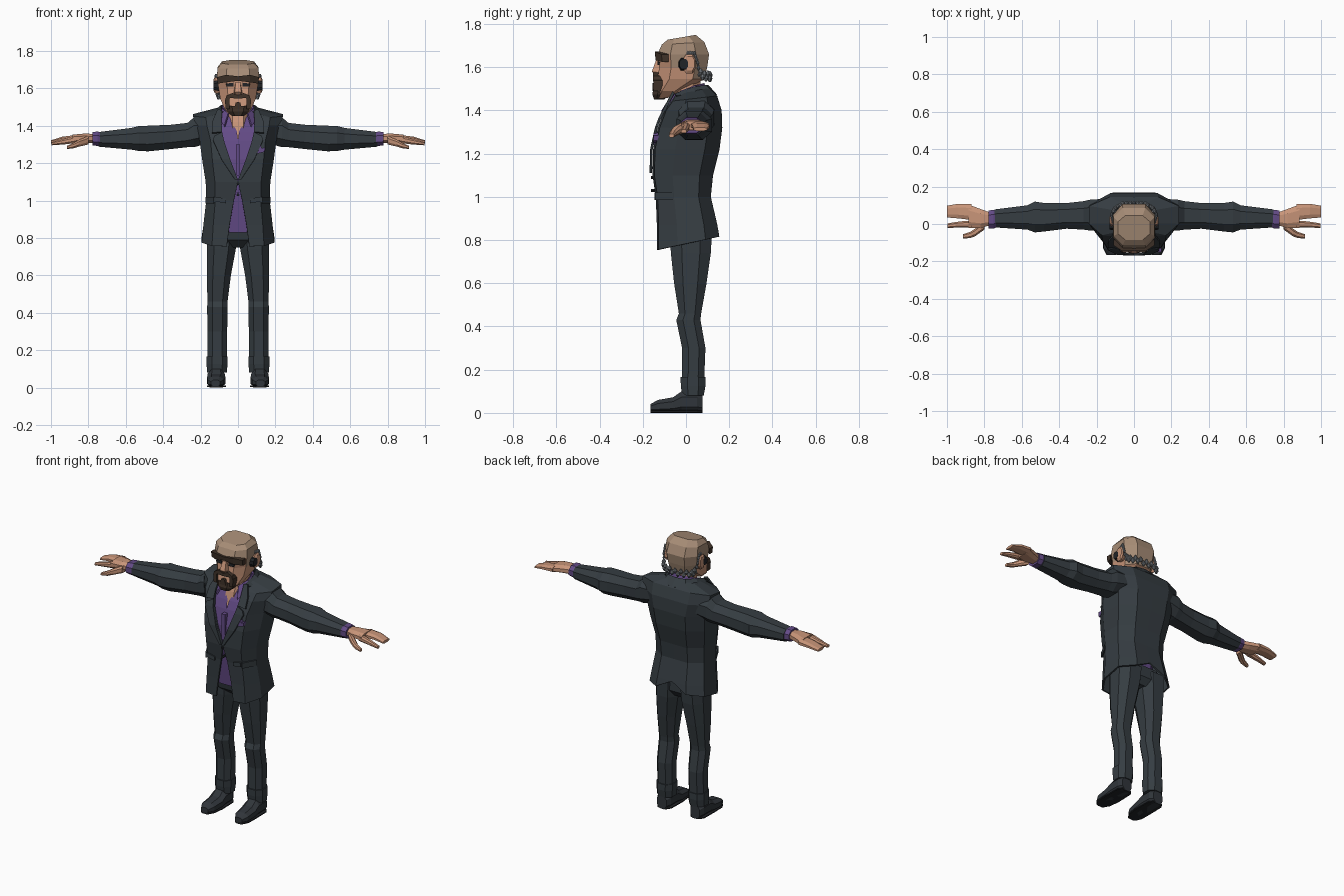
import bpy, bmesh, math
from mathutils import Vector

COLOURS = {
    "suit": (0.036, 0.046, 0.054), "shirt_purple": (0.125, 0.07, 0.24),
    "skin": (0.58, 0.30, 0.19), "scalp": (0.38, 0.26, 0.18),
    "dark_beard": (0.05, 0.032, 0.022), "grey_hair": (0.20, 0.22, 0.24),
    "shoe": (0.03, 0.036, 0.043), "dark": (0.015, 0.017, 0.02),
}
MATS = {}
for n, c in COLOURS.items():
    MATS[n] = bpy.data.materials.new(n)
    MATS[n].diffuse_color = (*c, 1)


def make(name, verts, faces, mats, mirror=False, thick=0, rule=None):
    """Mesh object with flat faces, optional mirror across x and thickness."""
    me = bpy.data.meshes.new(name)
    me.from_pydata([tuple(v) for v in verts], [], faces)
    bm = bmesh.new()
    bm.from_mesh(me)
    bmesh.ops.recalc_face_normals(bm, faces=bm.faces)
    if rule:
        for f in bm.faces:
            f.material_index = rule(f.calc_center_median())
    bm.to_mesh(me)
    bm.free()
    for m in mats.split():
        me.materials.append(MATS[m])
    ob = bpy.data.objects.new(name, me)
    bpy.context.collection.objects.link(ob)
    if mirror:
        mod = ob.modifiers.new("mirror", "MIRROR")
        mod.merge_threshold = 0.001
    if thick:
        mod = ob.modifiers.new("thickness", "SOLIDIFY")
        mod.thickness, mod.offset = thick, 0
    return ob


def loft(name, rings, mats, closed=True, **kw):
    n = len(rings[0])
    verts = [p for r in rings for p in r]
    faces = []
    for i in range(len(rings) - 1):
        for j in range(n if closed else n - 1):
            k = (j + 1) % n
            faces.append((i * n + j, i * n + k, (i + 1) * n + k, (i + 1) * n + j))
    if closed:
        faces += [tuple(range(n)), tuple(range((len(rings) - 1) * n, len(rings) * n))]
    return make(name, verts, faces, mats, **kw)


CH = [(1, .45), (.5, 1), (-.5, 1), (-1, .45), (-1, -.45), (-.5, -1), (.5, -1), (1, -.45)]


def limb(name, axis, secs, mats, mirror=True, **kw):
    """Loft of chamfered rectangles: (position, a0, a1, b0, b1) along an axis."""
    rings = []
    for t, a0, a1, b0, b1 in secs:
        ring = []
        for u, v in CH:
            p = [(a0 + a1) / 2 + u * (a1 - a0) / 2, (b0 + b1) / 2 + v * (b1 - b0) / 2]
            p.insert("xyz".index(axis), t)
            ring.append(p)
        rings.append(ring)
    return loft(name, rings, mats, mirror=mirror, **kw)


def prism(name, poly, y0, y1, mats, mirror=True):
    """Outline in x, z pushed along y."""
    return loft(name, [[(x, y, z) for x, z in poly] for y in (y0, y1)], mats, mirror=mirror)


# jacket levels: z front, z back, opening edge x, front y, side x, back y
LV = [(.755, .815, .06, -.13, .19, .15), (.87, .87, .045, -.13, .18, .14),
      (1.0, 1.0, .022, -.135, .165, .11), (1.1, 1.1, .0, -.15, .168, .12),
      (1.22, 1.22, .042, -.147, .187, .15), (1.32, 1.32, .078, -.125, .2, .163),
      (1.40, 1.40, .092, -.095, .228, .16), (1.44, 1.465, .092, -.065, .236, .14),
      (1.47, 1.50, .085, -.045, .1, .105)]


def front_y(z):
    for a, b in zip(LV, LV[1:]):
        if a[0] <= z <= b[0]:
            return a[3] + (b[3] - a[3]) * (z - a[0]) / (b[0] - a[0])
    return LV[-1][3]


rings = []
for i, (zf, zb, e, yf, sx, yb) in enumerate(LV):
    d = yb - yf
    pts = [(e, yf), (.72 * sx, yf + .008), (sx, yf + .33 * d), (sx, yf + .78 * d), (.55 * sx, yb), (0, yb)]
    r = [(x, y, zf + (zb - zf) * (y - yf) / d) for x, y in pts]
    if i == 0:  # back vent
        r[-1] = (0, yb - .01, .89 - .02)
    rings.append(r)
loft("jacket", rings, "suit", closed=False, mirror=True, thick=.01)

# lapels and jacket collar
for name, inner, outer in (
        ("lapel", [(0, 1.11), (.042, 1.22), (.075, 1.32), (.085, 1.365)],
         [(.015, 1.11), (.088, 1.22), (.135, 1.325), (.125, 1.345)]),
        ("upper_lapel", [(.085, 1.365), (.088, 1.42), (.085, 1.48)],
         [(.14, 1.36), (.135, 1.425), (.11, 1.485)])):
    loft(name, [[(x, front_y(z) - .013, z) for x, z in s] for s in (inner, outer)],
         "suit", closed=False, mirror=True, thick=.012)
loft("jacket_collar", [[(.085, -.05, 1.475), (.09, .03, 1.505), (.06, .09, 1.515), (0, .1, 1.515)],
                       [(.115, -.045, 1.465), (.12, .05, 1.475), (.08, .125, 1.475), (0, .14, 1.47)]],
     "suit", closed=False, mirror=True, thick=.01)

# shirt, open at the neck, and its hem under the jacket
rings = []
for z, e, w, yb in ((1.04, 0, .12, .08), (1.12, 0, .12, .1), (1.22, 0, .15, .12), (1.32, 0, .17, .13),
                    (1.37, .006, .17, .12), (1.42, .03, .12, .11), (1.46, .055, .09, .085)):
    yf = front_y(z) + .008
    rings.append([(e, yf, z), (max(.65 * w, e + .02), yf + .008, z), (w, .02, z), (0, yb, z)])
loft("shirt", rings, "shirt_purple", closed=False, mirror=True)
prism("shirt_placket", [(0, 1.13), (.012, 1.14), (.012, 1.3), (0, 1.3)], -.149, -.12, "shirt_purple")
loft("shirt_collar", [[(.05, -.068, 1.465), (.08, -.02, 1.49), (.078, .04, 1.515), (0, .08, 1.525)],
                      [(.072, -.112, 1.395), (.1, -.045, 1.44), (.095, .05, 1.475), (0, .095, 1.48)]],
     "shirt_purple", closed=False, mirror=True, thick=.01)
limb("shirt_hem", "z", [(.83, -.12, .12, -.105, .08), (1.05, -.12, .12, -.125, .08)], "shirt_purple", False)

# jacket details
for z in (1.09, 1.03):
    prism("button", [(.008 * math.cos(a), z + .008 * math.sin(a)) for a in [k * math.pi / 3 for k in range(6)]],
          -.162, -.13, "dark", False)
prism("pocket_flap", [(.065, .985), (.12, .995), (.12, 1.02), (.065, 1.01)], -.145, -.13, "suit")
loft("side_flap", [[(.121, -.14, 1.02), (.166, -.06, 1.02), (.166, -.06, .99), (.121, -.14, .99)],
                   [(.13, -.143, 1.02), (.175, -.06, 1.02), (.175, -.06, .985), (.13, -.143, .985)]],
     "suit", mirror=True)
prism("pocket_square", [(.1, 1.25), (.142, 1.26), (.146, 1.285), (.128, 1.28), (.118, 1.298), (.102, 1.275)],
      -.15, -.125, "shirt_purple", False)

# trousers
limb("hips", "z", [(.75, -.05, .05, -.04, .08), (.79, -.15, .15, -.085, .11), (.86, -.155, .155, -.1, .11)],
     "suit", False)
limb("trouser_leg", "z", [(.84, .002, .165, -.075, .12), (.74, .012, .167, -.07, .115),
                          (.6, .038, .167, -.055, .095), (.46, .056, .163, -.033, .07),
                          (.43, .055, .165, -.045, .067), (.30, .058, .163, -.018, .09),
                          (.15, .06, .162, -.018, .084)], "suit")
limb("trouser_cuff", "z", [(.165, .055, .168, -.025, .09), (.125, .056, .168, -.024, .09),
                           (.08, .06, .165, -.018, .082)], "suit")
limb("shoe", "y", [(.077, .085, .15, 0, .085), (.05, .07, .163, 0, .1), (-.02, .07, .163, 0, .1),
                   (-.06, .067, .165, 0, .072), (-.13, .075, .163, 0, .06), (-.165, .095, .145, .008, .04)], "shoe")
limb("shoe_sole", "y", [(.075, .085, .15, 0, .014), (.05, .068, .165, 0, .014), (-.06, .065, .167, 0, .014),
                        (-.13, .073, .165, 0, .014), (-.165, .093, .147, 0, .014)], "dark")

# sleeves and hands
limb("sleeve", "x", [(.15, -.03, .135, 1.31, 1.44), (.235, -.035, .13, 1.285, 1.445),
                     (.27, -.03, .122, 1.285, 1.415), (.36, -.025, .112, 1.275, 1.405),
                     (.48, -.04, .112, 1.263, 1.4), (.53, -.045, .12, 1.265, 1.398),
                     (.57, -.03, .1, 1.272, 1.388), (.745, -.018, .078, 1.288, 1.366)], "suit")
limb("shirt_cuff", "x", [(.73, -.015, .07, 1.295, 1.362), (.75, -.024, .076, 1.292, 1.369),
                         (.778, -.024, .072, 1.295, 1.366)], "shirt_purple")
limb("palm", "x", [(.765, -.005, .06, 1.306, 1.356), (.82, -.022, .08, 1.308, 1.358),
                   (.885, -.02, .104, 1.31, 1.352)], "skin")
limb("fingers", "x", [(.87, .022, .107, 1.312, 1.35), (.94, .03, .108, 1.312, 1.341),
                      (1.0, .035, .098, 1.305, 1.322)], "skin")
limb("index_finger", "x", [(.865, -.021, .018, 1.308, 1.348), (.93, -.018, .014, 1.3, 1.33),
                           (.998, -.022, .003, 1.295, 1.312)], "skin")
limb("thumb", "x", [(.8, -.03, .012, 1.3, 1.345), (.85, -.066, -.025, 1.288, 1.325),
                    (.875, -.075, -.042, 1.28, 1.31), (.915, -.078, -.055, 1.275, 1.292)], "skin")

# neck and head
limb("neck", "z", [(1.33, -.05, .05, -.1, .05), (1.42, -.058, .058, -.08, .06), (1.47, -.06, .06, -.062, .065),
                   (1.57, -.065, .065, -.05, .07)], "skin", False)
rings = []
for z, tilt, hx, yf, yb in ((1.458, 0, .04, -.138, -.085), (1.49, 0, .072, -.142, -.02),
                            (1.545, 0, .095, -.132, .085), (1.6, 0, .104, -.124, .098),
                            (1.66, 0, .113, -.132, .107), (1.705, .012, .109, -.112, .085),
                            (1.728, .022, .085, -.085, .045)):
    c, f = .25 * (yb - yf), .55
    pts = [(f, yf), (1, yf + c), (1, yb - c), (f, yb), (-f, yb), (-1, yb - c), (-1, yf + c), (-f, yf)]
    rings.append([(u * hx, y, z + tilt * (y - yf) / (yb - yf)) for u, y in pts])
loft("head", rings, "skin scalp",
     rule=lambda c: int(c.z > 1.64 or (c.z > 1.56 and (c.y > .06 or c.z > 1.6 and c.y > -.05))))
loft("nose", [[(-.012, -.12, 1.635), (.012, -.12, 1.635), (.012, -.138, 1.635), (-.012, -.138, 1.635)],
              [(-.024, -.12, 1.575), (.024, -.12, 1.575), (.018, -.158, 1.58), (-.018, -.158, 1.58)],
              [(-.02, -.12, 1.562), (.02, -.12, 1.562), (.012, -.145, 1.565), (-.012, -.145, 1.565)]], "skin")

# brow band wrapping the forehead
loft("brow", [[(x, y, z) for y, z in ((yo, lo), (yo - .004, hi), (yo + .03, hi), (yo + .03, lo))]
              for x, yo, lo, hi in ((-.11, -.11, 1.625, 1.66), (-.065, -.14, 1.632, 1.672), (0, -.14, 1.64, 1.664),
                                    (.065, -.14, 1.632, 1.672), (.11, -.11, 1.625, 1.66))], "dark_beard")
prism("eye", [(.025, 1.61), (.06, 1.61), (.065, 1.625), (.025, 1.63)], -.132, -.12, "dark")

# moustache and goatee
prism("moustache", [(0, 1.562), (.03, 1.575), (.062, 1.56), (.07, 1.535), (.04, 1.548), (0, 1.545)],
      -.152, -.09, "dark_beard")
prism("beard_side", [(.046, 1.55), (.07, 1.54), (.066, 1.49), (.046, 1.49)], -.15, -.085, "dark_beard")
limb("goatee", "z", [(1.505, -.064, .064, -.15, -.06), (1.475, -.056, .056, -.156, -.07),
                     (1.452, -.032, .032, -.148, -.1)], "dark_beard", False)
prism("chin_patch", [(0, 1.527), (.012, 1.523), (.022, 1.49), (0, 1.49)], -.154, -.1, "dark_beard")

# ears, sideburns and the fringe of hair round the back
limb("ear", "x", [(.095, -.01, .035, 1.575, 1.645), (.122, -.015, .045, 1.572, 1.66),
                  (.13, -.002, .04, 1.585, 1.65)], "skin")
limb("ear_inner", "x", [(.1, -.035, .008, 1.585, 1.645), (.131, -.03, .01, 1.592, 1.638)], "dark")
path = [Vector(p) for p in ((.11, .01, 1.665), (.12, .04, 1.665), (.12, .055, 1.62), (.113, .06, 1.575),
                            (.1, .085, 1.56), (.06, .108, 1.56), (0, .112, 1.555))]
pts = []
for a, b in zip(path, path[1:]):
    pts += [a.lerp(b, k / 3) for k in range(3)]
pts.append(path[-1])
for i, p in enumerate(pts):  # small tufts alternating up and down
    r = .007 + .005 * (i > 9)
    up = .009 * (-1) ** i * (i > 6)
    limb("hair_tuft", "z", [(p.z - r + up - .004, p.x - .4 * r, p.x + .4 * r, p.y - .4 * r, p.y + .4 * r),
                            (p.z + up, p.x - r, p.x + r, p.y - r, p.y + r),
                            (p.z + r + up + .004, p.x - .3 * r, p.x + .3 * r, p.y - .3 * r, p.y + .3 * r)],
         "grey_hair")
